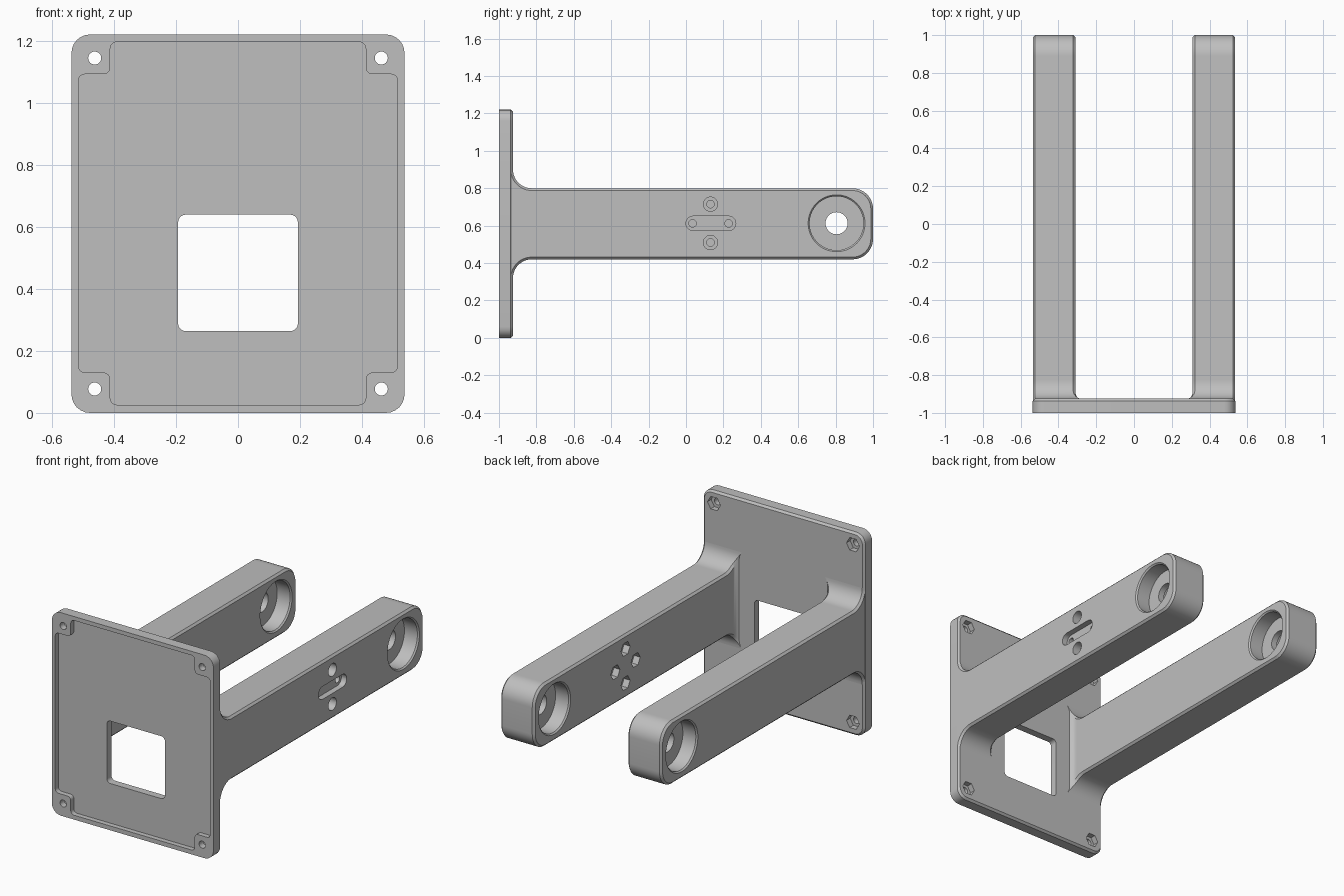
import bpy, bmesh, math
from mathutils import Vector

if "Cube" in bpy.data.objects:
    bpy.data.objects.remove(bpy.data.objects["Cube"])

grey = bpy.data.materials.new("matte_grey")
grey.diffuse_color = (0.52, 0.52, 0.52, 1)
grey.use_nodes = True
grey.node_tree.nodes["Principled BSDF"].inputs["Base Color"].default_value = grey.diffuse_color


def loft(name, rings, caps=None):
    """Skin a list of 3D rings; caps optionally splits the end faces."""
    bm = bmesh.new()
    vs = [[bm.verts.new(p) for p in r] for r in rings]
    n = len(vs[0])
    for a, b in zip(vs, vs[1:]):
        for i in range(n):
            j = (i + 1) % n
            bm.faces.new((a[i], a[j], b[j], b[i]))
    for end in (vs[0], vs[-1]):
        for idx in caps or [range(n)]:
            bm.faces.new([end[i] for i in idx])
    bmesh.ops.recalc_face_normals(bm, faces=bm.faces)
    me = bpy.data.meshes.new(name)
    bm.to_mesh(me)
    bm.free()
    me.materials.append(grey)
    ob = bpy.data.objects.new(name, me)
    bpy.context.collection.objects.link(ob)
    return ob


def along(axis, pts, t):
    return [(t, u, v) if axis == 'x' else (u, t, v) for u, v in pts]


def circle(u, v, r, n=32):
    return [(u + r * math.cos(2 * math.pi * i / n),
             v + r * math.sin(2 * math.pi * i / n)) for i in range(n)]


def rounded(corners, r, n=6):
    """Round every right-angled corner of an outline."""
    out, m = [], len(corners)
    for i in range(m):
        p = Vector(corners[i])
        a = (Vector(corners[i - 1]) - p).normalized()
        b = (Vector(corners[(i + 1) % m]) - p).normalized()
        for k in range(n + 1):
            t = math.pi / 2 * k / n
            out.append(tuple(p + r * (a + b - b * math.cos(t) - a * math.sin(t))))
    return out


def rect(u0, v0, u1, v1, r):
    return rounded([(u0, v0), (u1, v0), (u1, v1), (u0, v1)], r)


def cut(ob, axis, *sections):
    """Subtract a loft through (outline, position) sections."""
    c = loft("cutter", [along(axis, p, t) for p, t in sections])
    c.hide_render = True
    m = ob.modifiers.new("cut", 'BOOLEAN')
    m.operation, m.solver, m.object = 'DIFFERENCE', 'EXACT', c
    bpy.context.view_layer.objects.active = ob
    bpy.ops.object.modifier_apply(modifier=m.name)
    bpy.data.objects.remove(c, do_unlink=True)


def smooth(ob):
    bpy.ops.object.select_all(action='DESELECT')
    ob.select_set(True)
    bpy.context.view_layer.objects.active = ob
    bpy.ops.object.shade_smooth_by_angle(angle=math.radians(30))


W, H, C, ZC = 0.537, 1.22, 0.012, 0.61
BACK = -0.925

# Mounting plate with chamfered back edge
full = rect(-W, 0, W, H, 0.06)
inset = rect(-W + C, C, W - C, H - C, 0.06 - C)
plate = loft("mounting_plate", [along('y', full, -1), along('y', full, BACK - C),
                                along('y', inset, BACK)])
# Shallow front recess that leaves the four corner bosses
x0, x1, z0, z1, z2, z3 = 0.412, 0.515, 0.026, 0.13, 1.092, 1.196
outline = [(-x0, z0), (x0, z0), (x0, z1), (x1, z1), (x1, z2), (x0, z2),
           (x0, z3), (-x0, z3), (-x0, z2), (-x1, z2), (-x1, z1), (-x0, z1)]
recess = rounded(outline, 0.022)
cut(plate, 'y', (recess, -1.1), (recess, -0.97))
# Window
window = rect(-0.193, 0.264, 0.193, 0.639, 0.024)
cut(plate, 'y', (window, -1.1), (window, -0.8))
# Corner screw holes with hexagonal nut pockets behind
for x in (-0.462, 0.462):
    for z in (0.077, 1.144):
        hole, nut = circle(x, z, 0.021), circle(x, z, 0.043, 6)
        cut(plate, 'y', (hole, -1.1), (hole, -0.8))
        cut(plate, 'y', (nut, BACK - 0.035), (nut, -0.8))
smooth(plate)

# Arm side profile, upper half: (y, height, normal y, normal z)
XI, XO, N = 0.31, 0.536, 12
profile = [(-0.96, 0.29, 0, 0)]
for k in range(N + 1):
    t = math.pi / 2 * k / N
    s, c = math.sin(t), math.cos(t)
    profile.append((-0.825 - 0.1 * c, 0.29 - 0.1 * s, c, s))
for k in range(N + 1):
    t = math.pi / 2 * k / N
    s, c = math.sin(t), math.cos(t)
    profile.append((0.89 + 0.11 * s, 0.08 + 0.11 * c, s, c))


def flare(y, r=0.045):
    """Inner fillet where the arm meets the plate."""
    d = min(max(BACK + r - y, 0), r)
    return r - math.sqrt(r * r - d * d)


def build_arm(name, side):
    rings = []
    for y, h, ny, nz in profile:
        xi = XI - flare(y)
        qy, qh = y - C * ny, h - C * nz
        up = [(XO, qy, qh), (XO - C, y, h), (xi + C, y, h), (xi, qy, qh)]
        ring = up + [(a, b, -e) for a, b, e in reversed(up)]
        rings.append([(side * a, b, ZC + e) for a, b, e in ring])
    arm = loft(name, rings, [(0, 1, 6, 7), (1, 2, 5, 6), (2, 3, 4, 5)])
    # Bearing pockets on both faces and the axle hole
    by, bz = 0.805, ZC + 0.003
    for face, d in ((XO, -1), (XI, 1)):
        big, rim = circle(by, bz, 0.144, 64), circle(by, bz, 0.152, 64)
        cut(arm, 'x', (rim, side * (face - d * 0.03)), (rim, side * face),
            (big, side * (face + d * 0.008)), (big, side * (face + d * 0.094)))
    axle = circle(by, bz, 0.059, 40)
    cut(arm, 'x', (axle, side * 0.2), (axle, side * 0.7))
    return arm


left_arm = build_arm("left_arm", -1)
right_arm = build_arm("right_arm", 1)

# Right arm: sensor slot, counterbores, through holes and nut pockets
slot = rect(0.0, 0.574, 0.266, 0.651, 0.038)
cut(right_arm, 'x', (slot, XO - 0.035), (slot, 0.7))
for y, z in ((0.035, 0.612), (0.228, 0.612), (0.131, 0.715), (0.131, 0.51)):
    hole, nut = circle(y, z, 0.02), circle(y, z, 0.043, 6)
    cut(right_arm, 'x', (hole, 0.2), (hole, 0.7))
    cut(right_arm, 'x', (nut, 0.2), (nut, XI + 0.04))
    if abs(z - 0.612) > 0.05:
        bore = circle(y, z, 0.038)
        cut(right_arm, 'x', (bore, XO - 0.05), (bore, 0.7))

for arm in (left_arm, right_arm):
    smooth(arm)
